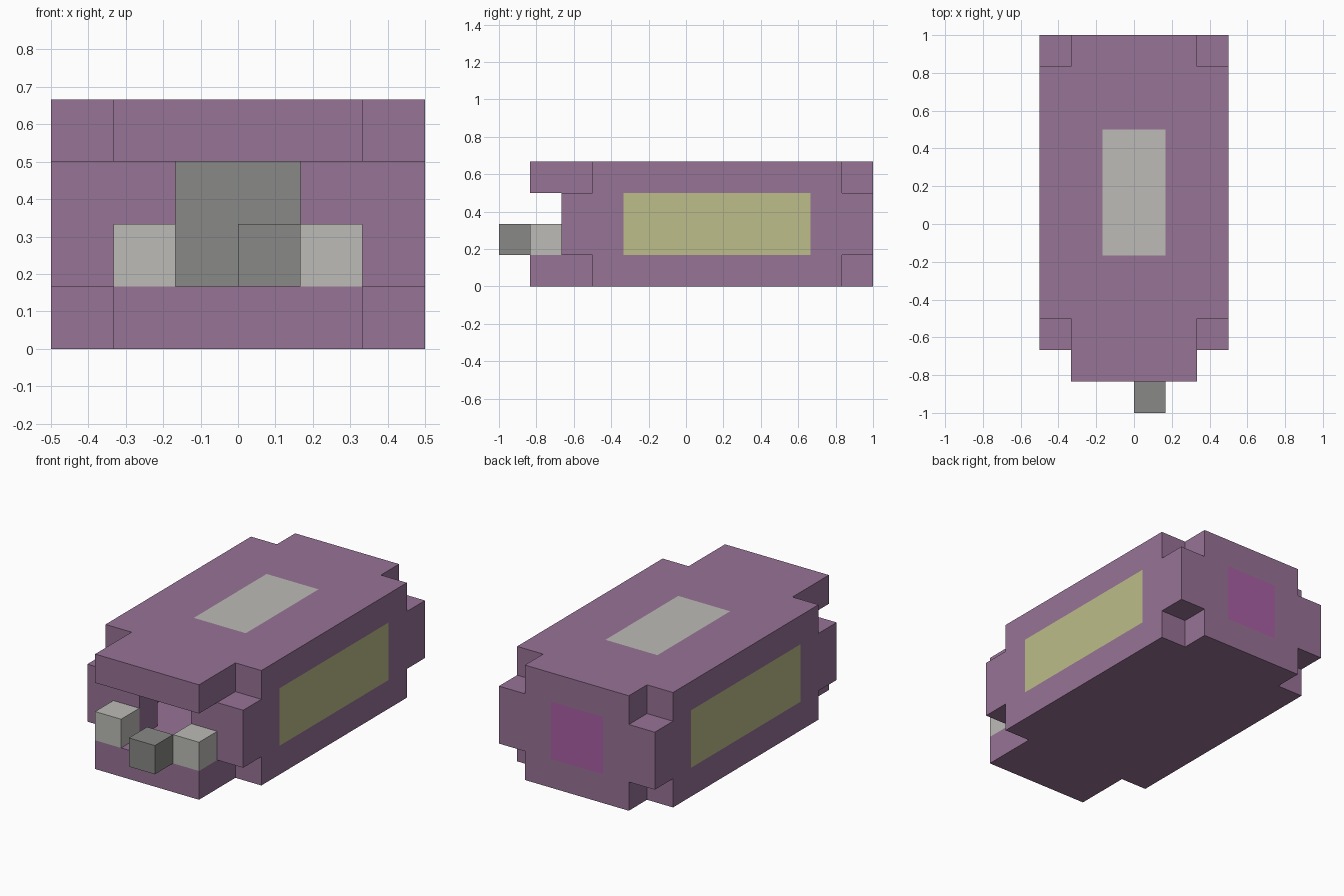
import bpy
import bmesh
from mathutils import Vector

start = bpy.data.objects.get("Cube")
if start:
    bpy.data.objects.remove(start)

U = 1 / 6  # block size


def linear(c):
    c /= 255
    return c / 12.92 if c <= 0.04045 else ((c + 0.055) / 1.055) ** 2.4


def material(name, r, g, b):
    mat = bpy.data.materials.new(name)
    mat.use_nodes = True
    colour = (linear(r), linear(g), linear(b), 1)
    mat.diffuse_color = colour
    mat.node_tree.nodes["Principled BSDF"].inputs["Base Color"].default_value = colour
    return mat


purple = material("purple", 151, 115, 150)
yellow = material("pale_yellow", 188, 189, 138)
light = material("light_grey", 188, 187, 183)
dark = material("dark_grey", 136, 136, 134)
magenta = material("magenta", 168, 95, 163)


def block_object(name, cells, materials, rule=None):
    """Skin a set of grid cells with their exposed faces only."""
    bm = bmesh.new()
    for cell in sorted(cells):
        for axis in range(3):
            for side in (-1, 1):
                normal = Vector((0, 0, 0))
                normal[axis] = side
                neighbour = tuple(int(a + b) for a, b in zip(cell, normal))
                if neighbour in cells:
                    continue
                middle = Vector(cell) + Vector((0.5, 0.5, 0.5)) + normal / 2
                s, t = Vector((0, 0, 0)), Vector((0, 0, 0))
                s[(axis + 1) % 3] = 0.5
                t[(axis + 2) % 3] = 0.5 * side
                ring = (middle - s - t, middle + s - t, middle + s + t, middle - s + t)
                face = bm.faces.new([bm.verts.new(p * U) for p in ring])
                if rule:
                    face.material_index = rule(middle, normal)
    bmesh.ops.remove_doubles(bm, verts=bm.verts, dist=0.001)
    mesh = bpy.data.meshes.new(name)
    bm.to_mesh(mesh)
    bm.free()
    for mat in materials:
        mesh.materials.append(mat)
    obj = bpy.data.objects.new(name, mesh)
    bpy.context.collection.objects.link(obj)
    return obj


# Hollow body with notched corners, front lips and an open mouth
def in_body(x, y, z):
    side_column = x in (-3, 2)
    if z in (0, 3):
        return -3 <= y <= 4 if side_column else y >= -5
    if y < -4:
        return False
    if y == -4:
        return x not in (-1, 0)
    return side_column or y == 5


# Coloured panels on the sides, roof, back and inner back wall
def body_colour(p, n):
    mid_x, mid_z = abs(p.x) < 1, 1 < p.z < 3
    if abs(p.x) == 3 and mid_z and -2 < p.y < 4:
        return 1
    if n.z > 0 and p.z == 4 and mid_x and -1 < p.y < 3:
        return 2
    if n.y and mid_x and mid_z:
        return 4 if p.y == 6 else 3
    return 0


body = {(x, y, z) for x in range(-3, 3) for y in range(-6, 6) for z in range(4)
        if in_body(x, y, z)}
block_object("body", body, (purple, yellow, light, dark, magenta), body_colour)

# Small blocks on the front
block_object("front_block_right", {(-2, -5, 1)}, (light,))
block_object("front_block_left", {(1, -5, 1)}, (light,))
block_object("nose_block", {(0, -6, 1)}, (dark,))
